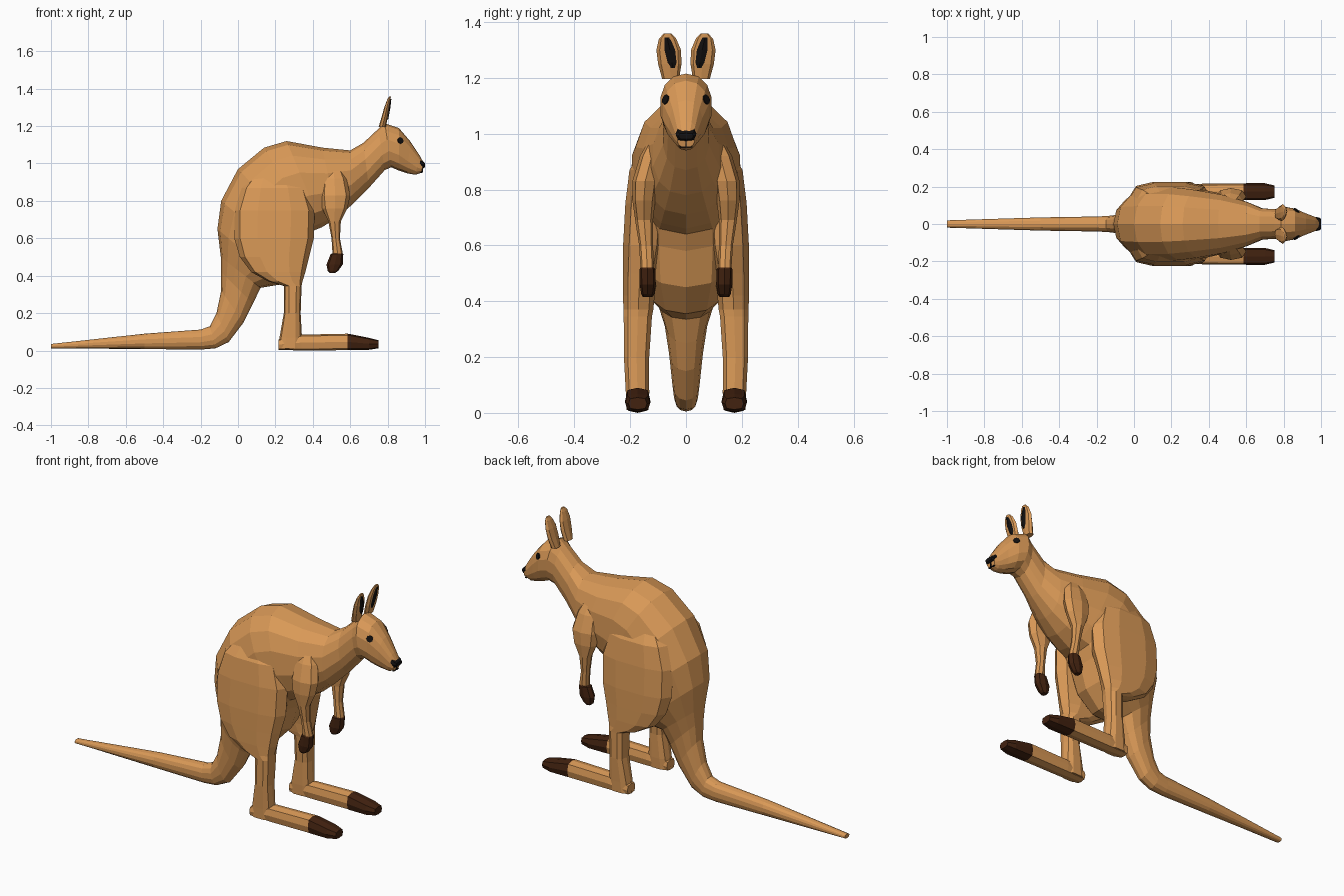
import bpy, bmesh, math
from mathutils import Vector


def material(name, rgb):
    m = bpy.data.materials.new(name)
    m.diffuse_color = (*rgb, 1)
    return m


TAN = material("tan fur", (0.70, 0.32, 0.095))
BROWN = material("dark brown paws", (0.055, 0.016, 0.005))
BLACK = material("black", (0.006, 0.005, 0.005))


def loft(name, sections, n=10, side=1, mats=(TAN,), rule=None, power=0.88):
    """Skin oval rings; section = (ax, az, bx, bz, half width, y centre), a and b opposite ends."""
    bm = bmesh.new()
    rings = []
    for ax, az, bx, bz, w, yc in sections:
        mid = Vector(((ax + bx) / 2, yc * side, (az + bz) / 2))
        u = Vector(((ax - bx) / 2, 0, (az - bz) / 2))
        ring = []
        for i in range(n):
            t = 2 * math.pi * i / n
            c, s = math.cos(t), math.sin(t)
            c = math.copysign(abs(c) ** power, c)
            s = math.copysign(abs(s) ** power, s)
            ring.append(bm.verts.new(mid + u * c + Vector((0, w * s, 0))))
        rings.append(ring)
    for r, q in zip(rings, rings[1:]):
        for i in range(n):
            j = (i + 1) % n
            bm.faces.new((r[i], r[j], q[j], q[i]))
    bm.faces.new(rings[0])
    bm.faces.new(rings[-1])
    bmesh.ops.recalc_face_normals(bm, faces=bm.faces)
    if rule:
        for f in bm.faces:
            f.material_index = rule(f.calc_center_median())
    me = bpy.data.meshes.new(name)
    bm.to_mesh(me)
    bm.free()
    for m in mats:
        me.materials.append(m)
    ob = bpy.data.objects.new(name, me)
    bpy.context.collection.objects.link(ob)
    return ob


def box(name, center, size, mat):
    bpy.ops.mesh.primitive_cube_add(size=1, location=center)
    ob = bpy.context.object
    ob.name, ob.scale = name, size
    ob.data.materials.append(mat)
    return ob


def level(rows):
    """Horizontal sections from (z, x0, x1, y0, y1)."""
    return [(x1, z, x0, z, (y1 - y0) / 2, (y0 + y1) / 2) for z, x0, x1, y0, y1 in rows]


def upright(rows):
    """Vertical sections from (x, z0, z1, y0, y1)."""
    return [(x, z1, x, z0, (y1 - y0) / 2, (y0 + y1) / 2) for x, z0, z1, y0, y1 in rows]


# Tail, torso, neck and head: back point, belly point, half width
spine = [
    (-1.0, .035, -1.0, .012, .02), (-.5, .09, -.5, .008, .036),
    (-.2, .112, -.2, .005, .041), (-.15, .13, -.12, .012, .044),
    (-.115, .20, -.05, .045, .05), (-.09, .32, .03, .15, .062),
    (-.09, .42, .08, .25, .078), (-.092, .50, .12, .335, .105),
    (-.11, .65, .24, .355, .155), (-.09, .80, .33, .45, .19),
    (0, .97, .37, .58, .20), (.14, 1.085, .40, .64, .198),
    (.26, 1.12, .45, .66, .185), (.45, 1.085, .53, .71, .158),
    (.60, 1.07, .61, .78, .12), (.67, 1.11, .70, .87, .085),
    (.75, 1.185, .785, .965, .08), (.785, 1.215, .82, .98, .094),
    (.86, 1.19, .86, .962, .084), (.92, 1.12, .905, .947, .06),
    (.97, 1.045, .95, .94, .041), (.992, 1.005, .98, .95, .031),
]
body = loft("body", [(*s, 0) for s in spine], n=14)

# Nose and mouth
loft("nose", upright([(.972, .98, 1.022, -.037, .037), (.99, .974, 1.01, -.035, .035),
                      (1.0, .98, 1.002, -.027, .027)]), n=8, mats=(BLACK,), power=.6)
box("mouth_split", (.984, 0, .964), (.009, .005, .025), BLACK)
box("mouth_line", (.979, 0, .952), (.009, .045, .004), BLACK)

bpy.context.view_layer.update()
for side, tag in ((1, "left"), (-1, "right")):
    # Eyes, set on the head surface
    hit, pos, nor, _ = body.ray_cast(Vector((.868, side, 1.122)), Vector((0, -side, 0)))
    bpy.ops.mesh.primitive_cylinder_add(vertices=8, radius=.018, depth=.009, location=pos)
    eye = bpy.context.object
    eye.name = tag + "_eye"
    eye.rotation_euler = nor.to_track_quat('Z', 'Y').to_euler()
    eye.data.materials.append(BLACK)

    # Ears with dark inner face
    loft(tag + "_ear", [
        (.79, 1.195, .752, 1.195, .03, .055), (.802, 1.25, .768, 1.25, .042, .058),
        (.81, 1.30, .782, 1.30, .044, .062), (.816, 1.34, .797, 1.34, .031, .066),
        (.817, 1.358, .807, 1.358, .014, .066)], n=8, side=side)
    loft(tag + "_inner_ear", [
        (.803, 1.235, .793, 1.235, .008, .048), (.807, 1.255, .797, 1.255, .016, .05),
        (.815, 1.30, .805, 1.30, .019, .058), (.82, 1.345, .81, 1.345, .010, .068)],
        n=4, side=side, mats=(BLACK,), power=1)

    # Arms ending in dark paws
    loft(tag + "_arm", level([
        (.98, .47, .55, .08, .13), (.92, .45, .58, .08, .165), (.83, .44, .60, .10, .192),
        (.76, .45, .585, .11, .192), (.69, .483, .55, .118, .182), (.60, .50, .545, .118, .168),
        (.52, .505, .56, .115, .163), (.515, .495, .563, .11, .166), (.46, .473, .56, .108, .166),
        (.425, .48, .535, .114, .16), (.415, .49, .52, .12, .155)]), n=8, side=side,
        mats=(TAN, BROWN), rule=lambda c: int(c.z < .518))

    # Thighs and shanks
    loft(tag + "_leg", level([
        (.96, .10, .26, .09, .15), (.87, .02, .37, .07, .205), (.75, -.02, .41, .07, .22),
        (.60, -.02, .405, .08, .228), (.50, .01, .38, .10, .228), (.42, .07, .36, .11, .228),
        (.37, .16, .345, .115, .226), (.345, .245, .34, .12, .225), (.20, .245, .335, .13, .224),
        (.07, .222, .342, .13, .217), (.01, .215, .342, .133, .215)]), n=10, side=side, power=.75)

    # Long feet with dark toes
    loft(tag + "_foot", upright([
        (.217, .004, .06, .14, .21), (.34, 0, .085, .132, .215), (.585, .002, .09, .13, .217),
        (.60, .002, .088, .128, .218), (.70, .004, .068, .128, .218), (.75, .012, .055, .14, .206)]),
        n=8, side=side, mats=(TAN, BROWN), rule=lambda c: int(c.x > .59), power=.6)
